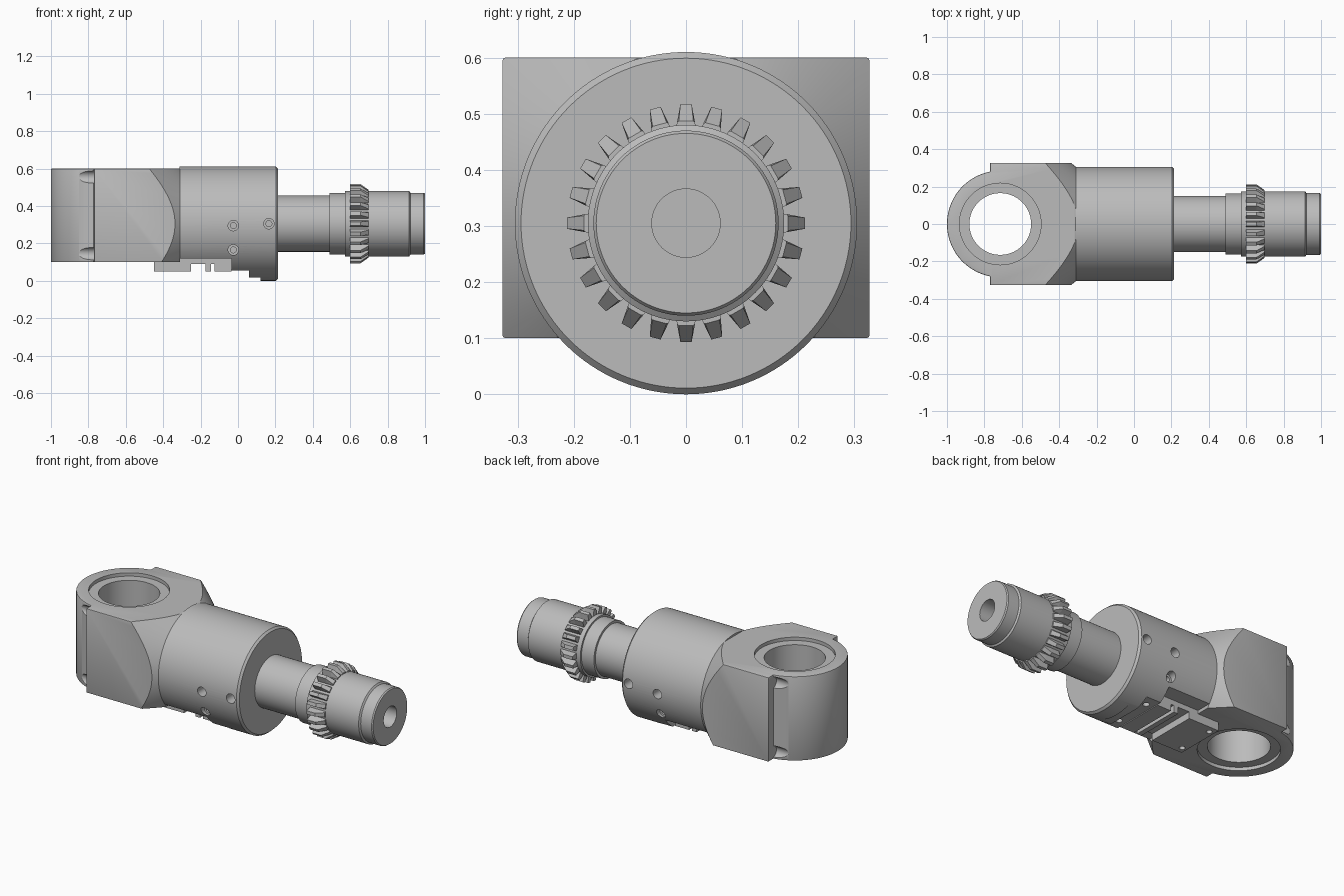
import bpy, bmesh, math
from math import cos, sin, pi, radians
from mathutils import Matrix, Vector

if "Cube" in bpy.data.objects:
    bpy.data.objects.remove(bpy.data.objects["Cube"], do_unlink=True)

GREY = (0.5, 0.5, 0.5, 1)
steel = bpy.data.materials.new("steel grey")
steel.use_nodes = True
steel.diffuse_color = GREY
steel.node_tree.nodes["Principled BSDF"].inputs["Base Color"].default_value = GREY

AXIS_Z = 0.305


def finish(name, bm):
    bmesh.ops.recalc_face_normals(bm, faces=bm.faces)
    mesh = bpy.data.meshes.new(name)
    bm.to_mesh(mesh)
    bm.free()
    mesh.materials.append(steel)
    ob = bpy.data.objects.new(name, mesh)
    bpy.context.collection.objects.link(ob)
    return ob


def select(ob):
    bpy.ops.object.select_all(action='DESELECT')
    ob.select_set(True)
    bpy.context.view_layer.objects.active = ob


def smooth(ob):
    select(ob)
    bpy.ops.object.shade_smooth_by_angle(angle=radians(25))


def apply(ob, mod):
    select(ob)
    bpy.ops.object.modifier_apply(modifier=mod.name)


def boolean(ob, cutter, op='DIFFERENCE'):
    mod = ob.modifiers.new("cut", 'BOOLEAN')
    mod.operation, mod.solver, mod.object = op, 'EXACT', cutter
    apply(ob, mod)
    bpy.data.objects.remove(cutter, do_unlink=True)


def lathe(name, profile, segs=96):
    """Revolve (x, radius) points about the long axis and cap the ends."""
    bm = bmesh.new()
    rings = [[bm.verts.new((x, r * cos(2 * pi * i / segs), AXIS_Z + r * sin(2 * pi * i / segs)))
              for i in range(segs)] for x, r in profile]
    for a, b in zip(rings, rings[1:]):
        for i in range(segs):
            j = (i + 1) % segs
            bm.faces.new((a[i], a[j], b[j], b[i]))
    bm.faces.new(rings[0])
    bm.faces.new(rings[-1])
    return finish(name, bm)


def rod(name, start, end, radius, segs=48):
    a, b = Vector(start), Vector(end)
    turn = (b - a).to_track_quat('Z', 'Y').to_matrix().to_4x4()
    bm = bmesh.new()
    bmesh.ops.create_cone(bm, cap_ends=True, segments=segs, radius1=radius, radius2=radius,
                          depth=(b - a).length, matrix=Matrix.Translation((a + b) / 2) @ turn)
    return finish(name, bm)


def prism(name, outline, vector):
    """Extrude a closed outline of 3D points along a vector."""
    bm = bmesh.new()
    face = bm.faces.new([bm.verts.new(p) for p in outline])
    grown = bmesh.ops.extrude_face_region(bm, geom=[face])["geom"]
    bmesh.ops.translate(bm, vec=vector, verts=[v for v in grown if isinstance(v, bmesh.types.BMVert)])
    return finish(name, bm)


def box(name, x0, x1, half_y, z0, z1):
    return prism(name, [(x0, -half_y, z0), (x1, -half_y, z0), (x1, half_y, z0), (x0, half_y, z0)],
                 (0, 0, z1 - z0))


# Eye end: rounded lug running into a wider square block
EYE_X, EYE_R, STEP_X, HALF = -0.715, 0.285, -0.77, 0.327
a0 = math.acos((STEP_X - EYE_X) / EYE_R)
arc = [a0 + (2 * pi - 2 * a0) * i / 64 for i in range(65)]
outline = [(EYE_X + EYE_R * cos(a), EYE_R * sin(a), 0.1) for a in arc]
outline += [(STEP_X, -HALF, 0.1), (-0.31, -HALF, 0.1), (-0.31, HALF, 0.1), (STEP_X, HALF, 0.1)]
eye = prism("eye_block", outline, (0, 0, 0.5))
bevel = eye.modifiers.new("edge", 'BEVEL')
bevel.width, bevel.segments, bevel.limit_method, bevel.angle_limit = 0.005, 2, 'ANGLE', radians(60)
apply(eye, bevel)

# Turned conical shoulder on the block
boolean(eye, lathe("shoulder", [(-1.1, 0.953), (-0.31, 0.305)], 128), 'INTERSECT')

# Bore, counterbores and bolt scoops
boolean(eye, rod("bore", (EYE_X, 0, 0), (EYE_X, 0, 0.7), 0.165, 96))
for lo, hi in ((0.05, 0.12), (0.58, 0.65)):
    boolean(eye, rod("counterbore", (EYE_X, 0, lo), (EYE_X, 0, hi), 0.218, 96))
for side in (-1, 1):
    for z in (0.145, 0.555):
        boolean(eye, rod("scoop", (-0.87, side * 0.285, z), (STEP_X, side * 0.285, z), 0.034))
smooth(eye)

# Main housing cylinder with a stepped underside
housing = lathe("housing", [(-0.312, 0.305), (0.203, 0.305), (0.215, 0.294)], 128)
for x0, x1, top in ((-0.4, -0.035, 0.12), (-0.04, 0.06, 0.055), (0.05, 0.12, 0.018)):
    boolean(housing, box("step", x0, x1, 0.4, -0.1, top))

# Stepped screw holes on both sides
for side in (-1, 1):
    for x, z in ((-0.025, 0.295), (-0.025, 0.165), (0.165, 0.305)):
        for radius, depth in ((0.028, 0.24), (0.016, 0.18)):
            boolean(housing, rod("hole", (x, side * depth, z), (x, side * 0.4, z), radius, 32))
    boolean(housing, rod("hole", (0.01, side * 0.11, 0), (0.01, side * 0.11, 0.1), 0.018, 32))
smooth(housing)

# Clamp under the body: slotted block with screw holes
clamp_side = [(-0.45, 0.05), (-0.25, 0.05), (-0.25, 0.09), (-0.175, 0.09), (-0.175, 0.05),
              (-0.145, 0.05), (-0.145, 0.09), (-0.125, 0.09), (-0.125, 0.05), (-0.034, 0.05),
              (-0.034, 0.13), (-0.45, 0.13)]
clamp = prism("clamp", [(x, -0.15, z) for x, z in clamp_side], (0, 0.3, 0))
for side in (-1, 1):
    boolean(clamp, rod("hole", (-0.42, side * 0.11, 0), (-0.42, side * 0.11, 0.09), 0.016, 32))
smooth(clamp)

# Stepped shaft with a blind hole in its end
shaft = lathe("shaft", [(0.18, 0.15), (0.49, 0.15), (0.49, 0.164), (0.572, 0.164), (0.572, 0.175),
                        (0.915, 0.175), (0.922, 0.165), (0.993, 0.165), (1.0, 0.16)])
boolean(shaft, rod("end_hole", (0.75, 0, AXIS_Z), (1.1, 0, AXIS_Z), 0.061))
smooth(shaft)

# Ring of bevelled gear teeth
TEETH = 24
SECTIONS = ((0.598, 0.212, 0.010), (0.655, 0.212, 0.010), (0.697, 0.182, 0.013))
bm = bmesh.new()
for n in range(TEETH):
    spin = Matrix.Translation((0, 0, AXIS_Z)) @ Matrix.Rotation(2 * pi * n / TEETH, 4, 'X')
    rings = []
    for x, tip, w in SECTIONS:
        pts = ((-0.018, 0.165), (-0.016, 0.18), (-w, tip), (w, tip), (0.016, 0.18), (0.018, 0.165))
        rings.append([bm.verts.new(spin @ Vector((x, y, r))) for y, r in pts])
    for a, b in zip(rings, rings[1:]):
        for i in range(len(a)):
            j = (i + 1) % len(a)
            bm.faces.new((a[i], a[j], b[j], b[i]))
    bm.faces.new(rings[0])
    bm.faces.new(rings[-1])
finish("gear_teeth", bm)
